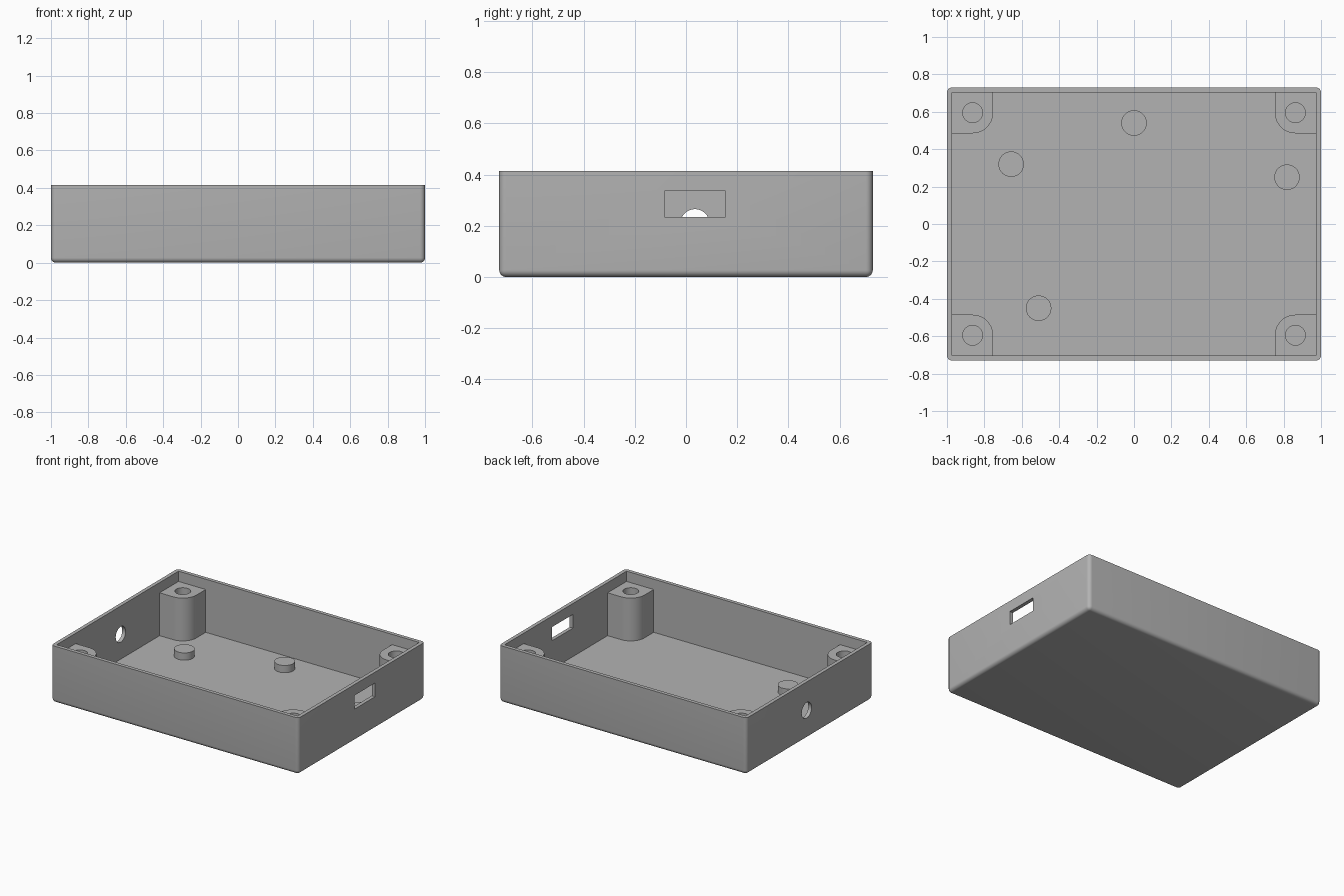
import bpy, bmesh, math
from mathutils import Matrix

old = bpy.data.objects.get("Cube")
if old:
    bpy.data.objects.remove(old, do_unlink=True)

HX, HY, HEIGHT = 1.0, 0.73, 0.415      # outer half sizes and height
WALL = 0.027                           # wall, floor and edge radius
POST_X, POST_Y, POST_R, POST_TOP = 0.863, 0.595, 0.11, 0.34

grey = bpy.data.materials.new("grey plastic")
grey.use_nodes = True
colour = (0.45, 0.45, 0.45, 1)
grey.diffuse_color = colour
grey.node_tree.nodes["Principled BSDF"].inputs["Base Color"].default_value = colour


def finish(name, bm):
    bmesh.ops.recalc_face_normals(bm, faces=bm.faces)
    mesh = bpy.data.meshes.new(name)
    bm.to_mesh(mesh)
    bm.free()
    obj = bpy.data.objects.new(name, mesh)
    bpy.context.collection.objects.link(obj)
    mesh.materials.append(grey)
    return obj


def box(name, lo, hi, bevel=0):
    bm = bmesh.new()
    bmesh.ops.create_cube(bm, size=1)
    for v in bm.verts:
        v.co = [(a + b) / 2 + c * (b - a) for a, b, c in zip(lo, hi, v.co)]
    if bevel:
        # round everything except the top rim
        edges = [e for e in bm.edges if min(v.co.z for v in e.verts) < hi[2] - 0.001]
        bmesh.ops.bevel(bm, geom=edges, offset=bevel, segments=6,
                        profile=0.5, affect='EDGES')
    return finish(name, bm)


def cylinder(name, centre, radius, depth, axis='Z'):
    bm = bmesh.new()
    turn = Matrix.Rotation(math.pi / 2, 4, 'Y') if axis == 'X' else Matrix()
    bmesh.ops.create_cone(bm, cap_ends=True, segments=48, radius1=radius,
                          radius2=radius, depth=depth,
                          matrix=Matrix.Translation(centre) @ turn)
    return finish(name, bm)


def cut(obj, cutter):
    mod = obj.modifiers.new("cut", 'BOOLEAN')
    mod.operation, mod.solver, mod.object = 'DIFFERENCE', 'EXACT', cutter
    bpy.context.view_layer.objects.active = obj
    bpy.ops.object.modifier_apply(modifier=mod.name)
    bpy.data.objects.remove(cutter, do_unlink=True)


def smooth(obj):
    bpy.ops.object.select_all(action='DESELECT')
    obj.select_set(True)
    bpy.context.view_layer.objects.active = obj
    bpy.ops.object.shade_smooth_by_angle(angle=math.radians(30))


# Open tray with rounded outer edges
tray = box("tray", (-HX, -HY, 0), (HX, HY, HEIGHT), bevel=WALL)
cut(tray, box("cavity", (-HX + WALL, -HY + WALL, WALL), (HX - WALL, HY - WALL, 1)))

# Connector slot in one end wall, round cable hole in the other
cut(tray, box("slot", (0.9, -0.085, 0.235), (1.1, 0.155, 0.335)))
cut(tray, cylinder("cable_hole", (-1, 0.035, 0.208), 0.057, 0.2, 'X'))
smooth(tray)


# Corner screw posts: square towards the walls, rounded towards the middle
def screw_post(name, sx, sy):
    out_x, out_y = HX - WALL / 2, HY - WALL / 2
    profile = [(out_x, out_y), (out_x, POST_Y - POST_R)]
    for i in range(13):
        a = math.pi * (1.5 - i / 24)
        profile.append((POST_X + POST_R * math.cos(a), POST_Y + POST_R * math.sin(a)))
    profile.append((POST_X - POST_R, out_y))
    bm = bmesh.new()
    face = bm.faces.new([bm.verts.new((sx * x, sy * y, WALL / 2)) for x, y in profile])
    top = bmesh.ops.extrude_face_region(bm, geom=[face])["geom"]
    bmesh.ops.translate(bm, vec=(0, 0, POST_TOP - WALL / 2),
                        verts=[v for v in top if isinstance(v, bmesh.types.BMVert)])
    for v in bm.verts:
        if v.co.z > WALL:
            v.co.z = POST_TOP
    post = finish(name, bm)
    cut(post, cylinder("screw_hole", (sx * POST_X, sy * POST_Y, WALL + 0.25), 0.053, 0.5))
    smooth(post)


for sx, side in ((1, "left"), (-1, "right")):
    for sy, end in ((1, "back"), (-1, "front")):
        screw_post(f"screw_post_{end}_{side}", sx, sy)

# Low round standoffs on the floor
for i, (x, y) in enumerate([(-0.657, 0.32), (0, 0.54), (0.818, 0.25), (-0.51, -0.45)]):
    smooth(cylinder(f"standoff_{i + 1}", (x, y, 0.05), 0.068, 0.06))
